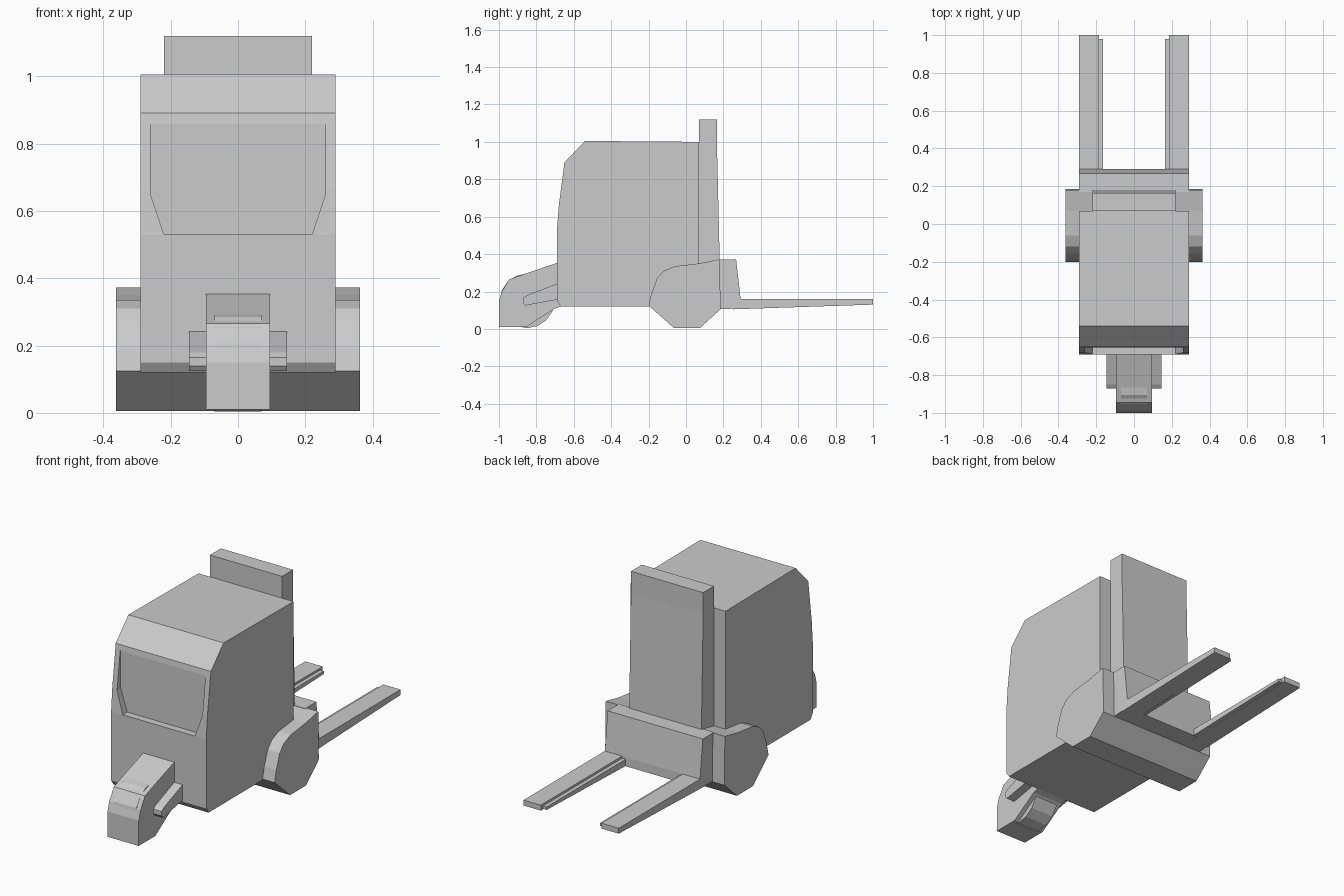
import bpy
import bmesh
import math

cube = bpy.data.objects.get("Cube")
if cube:
    bpy.data.objects.remove(cube, do_unlink=True)

# One plain grey for the whole truck
grey = bpy.data.materials.new("plain_grey")
grey.use_nodes = True
colour = (0.6, 0.6, 0.6, 1)
grey.diffuse_color = colour
grey.node_tree.nodes["Principled BSDF"].inputs["Base Color"].default_value = colour


def prism(name, outline, start, end, axis="x"):
    """Extrude an outline along x (points are y, z), y (x, z) or z (x, y)."""
    place = {"x": lambda a, b, d: (d, a, b),
             "y": lambda a, b, d: (a, d, b),
             "z": lambda a, b, d: (a, b, d)}[axis]
    bm = bmesh.new()
    rings = [[bm.verts.new(place(a, b, d)) for a, b in outline] for d in (start, end)]
    for ring in rings:
        bm.faces.new(ring)
    for i in range(len(outline)):
        j = (i + 1) % len(outline)
        bm.faces.new((rings[0][i], rings[0][j], rings[1][j], rings[1][i]))
    bmesh.ops.recalc_face_normals(bm, faces=bm.faces)
    mesh = bpy.data.meshes.new(name)
    bm.to_mesh(mesh)
    bm.free()
    mesh.materials.append(grey)
    obj = bpy.data.objects.new(name, mesh)
    bpy.context.scene.collection.objects.link(obj)
    return obj


# Cab body with a sloped front and chamfered roof edge
body = prism("cab_body", [(-0.69, 0.15), (-0.69, 0.53), (-0.68, 0.66), (-0.65, 0.89),
                          (-0.54, 1.005), (0.07, 1.0), (0.07, 0.12), (-0.67, 0.12)],
             -0.29, 0.29)

# Windscreen recess with tapered lower corners
cutter = prism("windscreen_cutter", [(-0.22, 0.53), (0.22, 0.53), (0.26, 0.65),
                                     (0.26, 0.86), (-0.26, 0.86), (-0.26, 0.65)],
               -0.8, -0.65, "y")
cutter.hide_render = True
cutter.hide_set(True)
cut = body.modifiers.new("windscreen", "BOOLEAN")
cut.operation = "DIFFERENCE"
cut.solver = "EXACT"
cut.object = cutter

# Mast panel behind the cab
prism("mast", [(0.07, 0.12), (0.07, 1.12), (0.165, 1.12), (0.165, 1.0),
               (0.18, 0.37), (0.18, 0.12)], -0.22, 0.22)

# Full-width base with the rounded wheel guards
prism("wheel_base", [(-0.2, 0.125), (-0.065, 0.005), (0.075, 0.005), (0.185, 0.105),
                     (0.18, 0.372), (0.07, 0.35), (-0.06, 0.335), (-0.12, 0.31),
                     (-0.155, 0.27), (-0.185, 0.19)], -0.363, 0.363)

# Fork carriage
prism("fork_carriage", [(0.17, 0.105), (0.17, 0.372), (0.268, 0.372), (0.292, 0.16),
                        (0.292, 0.11)], -0.29, 0.29)

# Forks, each with a low inner lip
for side, word in ((-1, "right"), (1, "left")):
    prism(word + "_fork", [(0.25, 0.105), (0.25, 0.16), (1.0, 0.16), (1.0, 0.13)],
          side * 0.185, side * 0.29)
    prism(word + "_fork_lip", [(0.25, 0.11), (0.25, 0.148), (0.98, 0.148), (0.98, 0.132)],
          side * 0.163, side * 0.187)

# Front steering housing
prism("front_housing", [(-1.0, 0.01), (-1.0, 0.15), (-0.985, 0.2), (-0.945, 0.265),
                        (-0.88, 0.288), (-0.67, 0.36), (-0.67, 0.12), (-0.7, 0.11),
                        (-0.855, 0.01)], -0.095, 0.095)

# Front wheel peeking out of the housing
prism("front_wheel", [(-0.85 + 0.146 * math.cos(math.tau * i / 16),
                       0.15 + 0.146 * math.sin(math.tau * i / 16)) for i in range(16)],
      -0.07, 0.07)

# Side arms on the housing
for side, word in ((-1, "right"), (1, "left")):
    prism(word + "_arm", [(-0.872, 0.14), (-0.86, 0.125), (-0.67, 0.16), (-0.67, 0.25),
                          (-0.85, 0.18), (-0.872, 0.165)], side * 0.09, side * 0.145)
